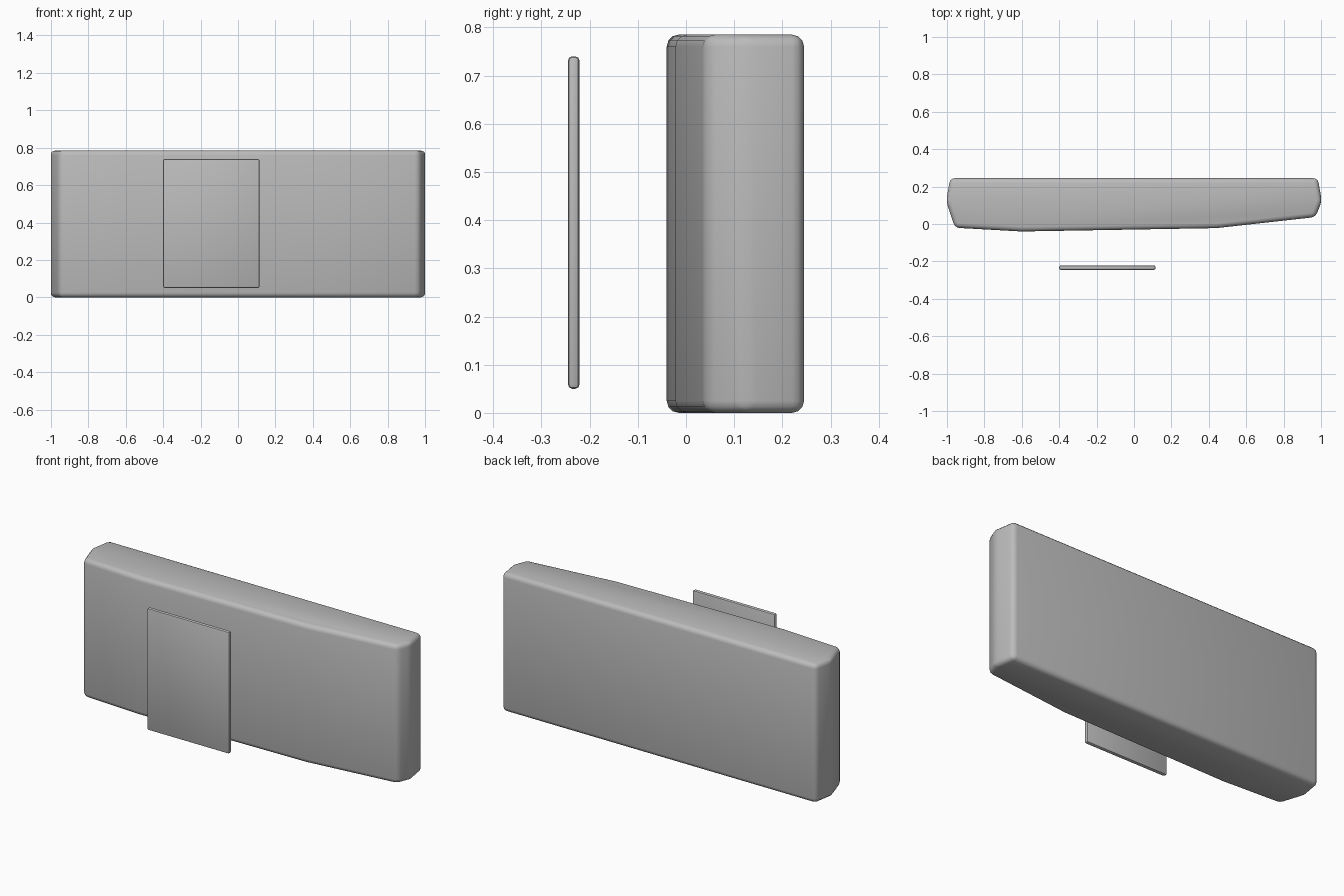
import bpy, bmesh, math

if "Cube" in bpy.data.objects:
    bpy.data.objects.remove(bpy.data.objects["Cube"])

# One plain grey for everything
grey = bpy.data.materials.new("plain grey")
grey.diffuse_color = (0.5, 0.5, 0.5, 1)
grey.use_nodes = True
grey.node_tree.nodes["Principled BSDF"].inputs["Base Color"].default_value = grey.diffuse_color


def prism(name, outline, z0, z1, bevel, segments):
    """Extrude a plan outline upward and round its edges."""
    bm = bmesh.new()
    base = bm.faces.new([bm.verts.new((x, y, z0)) for x, y in outline])
    top = bmesh.ops.extrude_face_region(bm, geom=[base])["geom"]
    bmesh.ops.translate(bm, vec=(0, 0, z1 - z0),
                        verts=[v for v in top if isinstance(v, bmesh.types.BMVert)])
    bmesh.ops.recalc_face_normals(bm, faces=bm.faces)
    mesh = bpy.data.meshes.new(name)
    bm.to_mesh(mesh)
    bm.free()
    mesh.materials.append(grey)
    ob = bpy.data.objects.new(name, mesh)
    bpy.context.collection.objects.link(ob)
    mod = ob.modifiers.new("rounded edges", 'BEVEL')
    mod.width, mod.segments = bevel, segments
    mod.limit_method, mod.angle_limit = 'ANGLE', math.radians(15)
    bpy.ops.object.select_all(action='DESELECT')
    ob.select_set(True)
    bpy.context.view_layer.objects.active = ob
    bpy.ops.object.modifier_apply(modifier=mod.name)
    bpy.ops.object.shade_smooth_by_angle(angle=math.radians(35))
    return ob


# Main slab: flat back, pointed ends, faceted front
prism("body_slab", [(-0.983, 0.245), (-1.004, 0.122), (-0.957, -0.02), (-0.6, -0.04),
                    (0.44, -0.022), (0.97, 0.037), (1.004, 0.122), (0.983, 0.245)],
      0.0, 0.785, 0.025, 3)

# Thin panel floating in front
prism("front_panel", [(-0.4, -0.245), (0.115, -0.245), (0.115, -0.221), (-0.4, -0.221)],
      0.05, 0.74, 0.009, 2)
